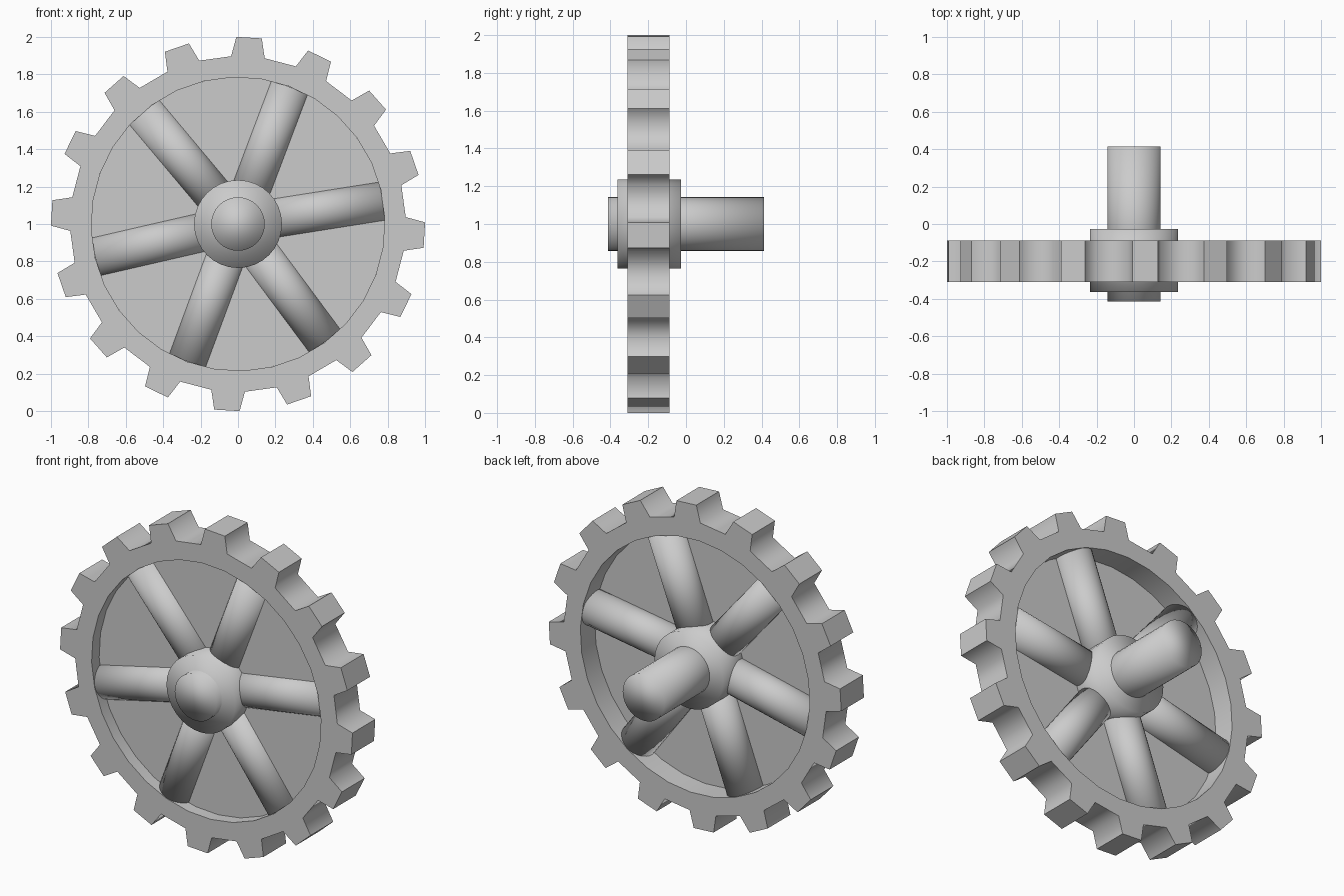
import bpy, bmesh
from math import sin, cos, pi, radians, atan2, hypot
from mathutils import Vector

if "Cube" in bpy.data.objects:
    bpy.data.objects.remove(bpy.data.objects["Cube"])

CZ = 1.0                      # wheel axis height
Y0, Y1 = -0.31, -0.088        # front and back of the toothed rim
YM = (Y0 + Y1) / 2


def cylinder(name, start, end, radius, sides=32):
    start, end = Vector(start), Vector(end)
    axis = end - start
    bpy.ops.mesh.primitive_cylinder_add(
        vertices=sides, radius=radius, depth=axis.length, location=(start + end) / 2,
        rotation=axis.to_track_quat('Z', 'Y').to_euler())
    ob = bpy.context.object
    ob.name = name
    bpy.ops.object.shade_smooth()
    return ob


def toothed_rim(teeth=16, offset=radians(-3.4), inner=0.785):
    bm = bmesh.new()
    pitch = 2 * pi / teeth
    outline = [(0.893, -0.09), (0.998, -0.068), (0.998, 0.068), (0.893, 0.09)]

    def vert(r, a):
        return bm.verts.new((r * cos(a), Y0, CZ + r * sin(a)))

    rows = []
    for i in range(teeth):
        a = offset + i * pitch
        ring = [vert(inner, a - pitch / 4), vert(inner, a + pitch / 4)]
        outer = [vert(hypot(r, w), a + atan2(w, r)) for r, w in outline]
        rows.append((ring, outer))
    for i, (ring, outer) in enumerate(rows):
        nring, nouter = rows[(i + 1) % teeth]
        bm.faces.new([ring[0]] + outer + [ring[1]])
        bm.faces.new([ring[1], outer[3], nouter[0], nring[0]])
    # give the flat outline its thickness
    ext = bmesh.ops.extrude_face_region(bm, geom=bm.faces[:], use_keep_orig=True)
    moved = [v for v in ext['geom'] if isinstance(v, bmesh.types.BMVert)]
    bmesh.ops.translate(bm, verts=moved, vec=(0, Y1 - Y0, 0))
    bmesh.ops.recalc_face_normals(bm, faces=bm.faces[:])
    me = bpy.data.meshes.new("toothed_rim")
    bm.to_mesh(me)
    bm.free()
    ob = bpy.data.objects.new("toothed_rim", me)
    bpy.context.collection.objects.link(ob)
    bpy.ops.object.select_all(action='DESELECT')
    ob.select_set(True)
    bpy.context.view_layer.objects.active = ob
    bpy.ops.object.shade_smooth_by_angle(angle=radians(72))


# Rim with teeth
toothed_rim()

# Thin web plate closing the gaps between the spokes
web = cylinder("web_plate", (0, -0.236, CZ), (0, -0.228, CZ), 0.787)
bpy.ops.object.shade_flat()

# Hub and axle
cylinder("hub", (0, -0.363, CZ), (0, -0.027, CZ), 0.235)
cylinder("axle", (0, -0.414, CZ), (0, 0.414, CZ), 0.143)

# Round spokes, slightly unevenly spaced
for n, deg in enumerate((9, 69.3, 130, 193, 249.7, 306.6)):
    a = radians(deg)
    cylinder(f"spoke_{n + 1}",
             (0.1 * cos(a), YM, CZ + 0.1 * sin(a)),
             (0.783 * cos(a), YM, CZ + 0.783 * sin(a)), 0.11)
